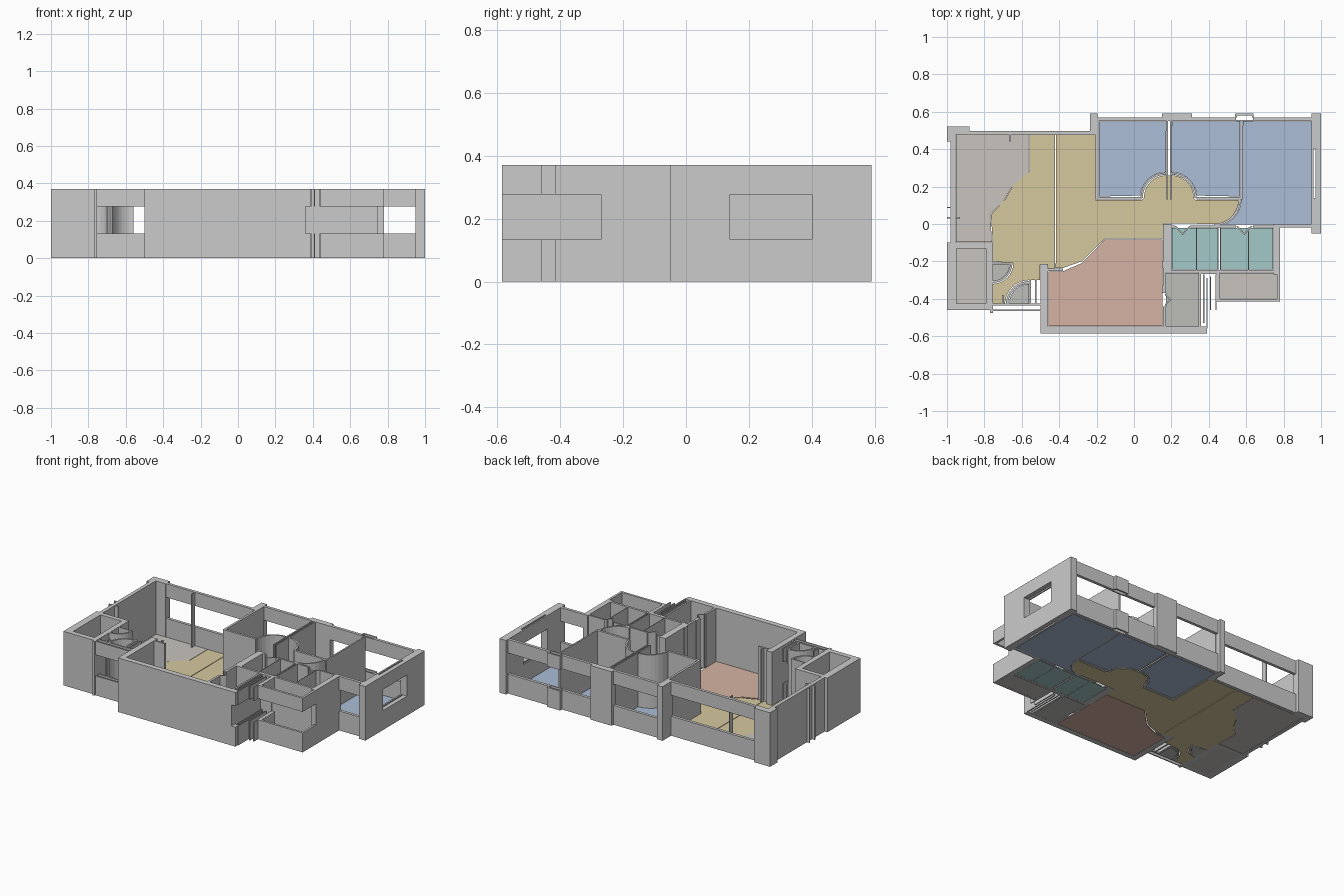
import bpy, bmesh, math

H, SILL, HEAD = 0.37, 0.133, 0.277
FULL = [(0, H)]
BAND = [(0, SILL), (HEAD, H)]      # parapet below and lintel above a window


def arc(cx, cy, r, a0, a1, n=8):
    return [(cx + r * math.cos(math.radians(a0 + (a1 - a0) * i / n)),
             cy + r * math.sin(math.radians(a0 + (a1 - a0) * i / n))) for i in range(n + 1)]


def prism(name, outlines, zs=FULL, mat=None):
    """Extrude one or more plan outlines through one or more height ranges."""
    bm = bmesh.new()
    for pts in outlines:
        for z0, z1 in zs:
            face = bm.faces.new([bm.verts.new((x, y, z0)) for x, y in pts])
            ext = bmesh.ops.extrude_face_region(bm, geom=[face])
            top = [v for v in ext["geom"] if isinstance(v, bmesh.types.BMVert)]
            bmesh.ops.translate(bm, verts=top, vec=(0, 0, z1 - z0))
    bmesh.ops.recalc_face_normals(bm, faces=bm.faces)
    me = bpy.data.meshes.new(name)
    bm.to_mesh(me)
    bm.free()
    ob = bpy.data.objects.new(name, me)
    bpy.context.collection.objects.link(ob)
    if mat:
        me.materials.append(mat)
    return ob


def rect(x0, x1, y0, y1):
    return [(x0, y0), (x1, y0), (x1, y1), (x0, y1)]


def wall(name, *rects, zs=FULL):
    prism(name, [rect(*r) for r in rects], zs)


def arc_wall(name, cx, cy, r, a0, a1, t=0.012):
    prism(name, [arc(cx, cy, r, a0, a1) + arc(cx, cy, r - t, a1, a0)])


def material(name, rgb):
    m = bpy.data.materials.new(name)
    m.diffuse_color = (*rgb, 1)
    return m


def floor(name, pts, mat):
    prism(name, [pts], [(0, 0.006)], mat)


YEL = material("living_tan", (.67, .58, .34))
BLUE = material("bedroom_blue", (.41, .51, .67))
PINK = material("dining_pink", (.67, .45, .37))
TEAL = material("bath_teal", (.37, .58, .58))
STONE = material("balcony_stone", (.58, .55, .51))
GREY = material("kitchen_grey", (.51, .51, .48))

# Left outer wall and corner column
wall("left_wall", (-.98, -.955, -.10, .47))
wall("back_left_column", (-1, -.88, .475, .52), (-1, -.955, .44, .475))
wall("left_wall_fins", (-1, -.98, .085, .092), (-1, -.98, .03, .037), (-.955, -.93, .03, .037))

# Walled shaft at the front left
wall("shaft_walls", (-1, -.95, -.46, -.10), (-.79, -.755, -.46, -.10),
     (-.95, -.79, -.13, -.10), (-.95, -.79, -.46, -.425))

# Living room window wall
wall("living_window_wall", (-.88, -.235, .477, .497), zs=BAND)
wall("living_window_post", (-.665, -.658, .44, .477))

# Back columns between the windows
wall("back_columns", (-.235, -.195, .475, .59), (.15, .31, .55, .59), (.95, 1, .40, .59))
wall("bedroom_window_wall", (-.195, .15, .55, .57), (.31, .545, .55, .57),
     (.635, .95, .55, .57), zs=BAND)
wall("bedroom_window_box", (.54, .55, .57, .59), (.63, .64, .57, .59),
     (.55, .63, .58, .59), (.545, .635, .548, .556), zs=BAND)

# Right wall with its window
wall("right_wall", (.95, 1, -.05, .14))
wall("right_window_wall", (.95, .96, .14, .40), (.97, 1, .14, .40), zs=BAND)
wall("bedroom_front_window", (.775, .95, -.02, 0), zs=BAND)

# Bedroom partitions
wall("bedroom_partitions", (-.205, -.19, .13, .475), (-.195, -.19, .475, .55),
     (.175, .183, .13, .55), (.192, .2, .13, .55), (.57, .58, .13, .55))
wall("bedroom_corridor_wall", (-.19, .04, .13, .145), (.335, .57, .13, .145))

# Curved door screens
for name, args in {"bedroom_1": (.17, .14, .135, 90, 180), "bedroom_2": (.2, .14, .135, 0, 90),
                   "bedroom_3": (.43, .13, .14, -90, 0), "hall": (-.755, -.21, .105, -90, 0),
                   "entrance": (-.56, -.43, .125, 90, 180)}.items():
    arc_wall(name + "_door_screen", *args)

# Bathroom walls
wall("bath_left_wall", (.155, .2, -.26, 0))
wall("bath_corridor_wall", (.2, .22, -.02, -.008), (.30, .545, -.02, -.008), (.635, .745, -.02, -.008))
wall("bath_partitions", (.447, .453, -.245, -.02), (.459, .465, -.245, -.02),
     (.332, .336, -.245, -.02), (.61, .614, -.245, -.02))
wall("bath_front_wall", (.2, .745, -.26, -.245))
wall("bath_right_wall", (.745, .78, -.27, 0))
for i, x in enumerate((.26, .59)):
    prism(f"folding_door_{i + 1}", [[(x - .045, -.01), (x, -.06), (x + .045, -.01),
                                    (x + .035, -.01), (x, -.048), (x - .035, -.01)]])

# Service balcony parapet and lintel
wall("balcony_band", (.44, .78, -.415, -.40), (.765, .78, -.40, -.27),
     (.44, .46, -.40, -.26), zs=BAND)

# Dining room and kitchen walls
wall("front_wall", (-.5, .36, -.585, -.548))
wall("front_wall_end", (.36, .39, -.585, -.548), zs=BAND)
wall("dining_left_wall", (-.5, -.46, -.548, -.215))
wall("dining_stub", (-.46, -.38, -.25, -.238), (-.425, -.418, -.238, -.21))
wall("kitchen_partition", (.155, .17, -.37, -.26), (.155, .17, -.548, -.44))
wall("dining_posts", (.15, .157, -.235, -.20), (.15, .155, -.37, -.33))
prism("kitchen_folding_door", [[(.165, -.37), (.2, -.405), (.165, -.44), (.165, -.43),
                                (.19, -.405), (.165, -.38)]])
wall("kitchen_right_wall", (.345, .357, -.548, -.26))

# Louvred screen beside the kitchen
wall("louvre_screen", (.37, .376, -.53, -.27), (.388, .394, -.56, -.29),
     (.406, .412, -.46, -.28), (.436, .442, -.46, -.27), zs=BAND)
wall("louvre_top_wall", (.357, .44, -.268, -.26))

# Entrance walls with window
wall("entrance_window_wall", (-.755, -.5, -.435, -.425), (-.755, -.5, -.465, -.457), zs=BAND)
wall("entrance_fins", (-.56, -.55, -.425, -.30), (-.53, -.522, -.425, -.30), zs=BAND)
wall("entrance_posts", (-.705, -.698, -.425, -.38), (-.77, -.755, -.475, -.46))
wall("hall_duct", (-.79, -.755, -.215, -.207), (-.755, -.65, -.212, -.206))

# Floors
floor("living_floor_left", [(-.56, .475), (-.422, .475), (-.422, -.25), (-.46, -.235), (-.502, -.215),
      (-.502, -.30)] + arc(-.56, -.43, .13, 90, 180) + [(-.755, -.425)]
      + arc(-.755, -.21, .11, -90, 0) + [(-.755, -.2), (-.755, -.10), (-.765, .05), (-.69, .13),
      (-.65, .2), (-.56, .28)], YEL)
floor("living_floor_right", [(-.418, .475), (-.207, .475), (-.207, .128), (.04, .128)]
      + arc(.173, .14, .12, 180, 90) + arc(.2, .14, .12, 90, 0) + [(.33, .128)]
      + arc(.43, .128, .127, 0, -90) + [(.157, .002), (.157, -.078), (-.155, -.078),
      (-.28, -.2), (-.38, -.235), (-.418, -.235)], YEL)
floor("lounge_floor", [(-.953, .475), (-.563, .475), (-.563, .275), (-.655, .195), (-.695, .125),
      (-.768, .05), (-.76, -.097), (-.953, -.097)], STONE)
floor("shaft_floor", rect(-.95, -.79, -.425, -.13), STONE)
floor("hall_door_floor", [(-.755, -.213)] + arc(-.755, -.213, .09, -90, 0), GREY)
floor("entrance_door_floor", [(-.562, -.425)] + arc(-.562, -.425, .105, 90, 180), GREY)
floor("bedroom_1_floor", [(-.188, .548), (.173, .548)] + arc(.17, .14, .137, 90, 175)
      + [(-.188, .147)], BLUE)
floor("bedroom_2_floor", [(.568, .548), (.202, .548)] + arc(.2, .14, .137, 90, 5)
      + [(.568, .147)], BLUE)
floor("bedroom_3_floor", [(.582, .548), (.948, .548), (.948, 0), (.46, 0)]
      + arc(.43, .13, .142, -70, 0), BLUE)
floor("dining_floor", [(-.458, -.253), (-.38, -.253), (-.28, -.21), (-.155, -.082), (.153, -.082),
      (.153, -.546), (-.458, -.546)], PINK)
for i, (a, b) in enumerate(((.202, .331), (.337, .446), (.466, .609), (.615, .744))):
    floor(f"bath_floor_{i + 1}", rect(a, b, -.244, -.022), TEAL)
floor("kitchen_floor", rect(.171, .344, -.547, -.262), GREY)
floor("balcony_floor", rect(.461, .764, -.399, -.262), STONE)
